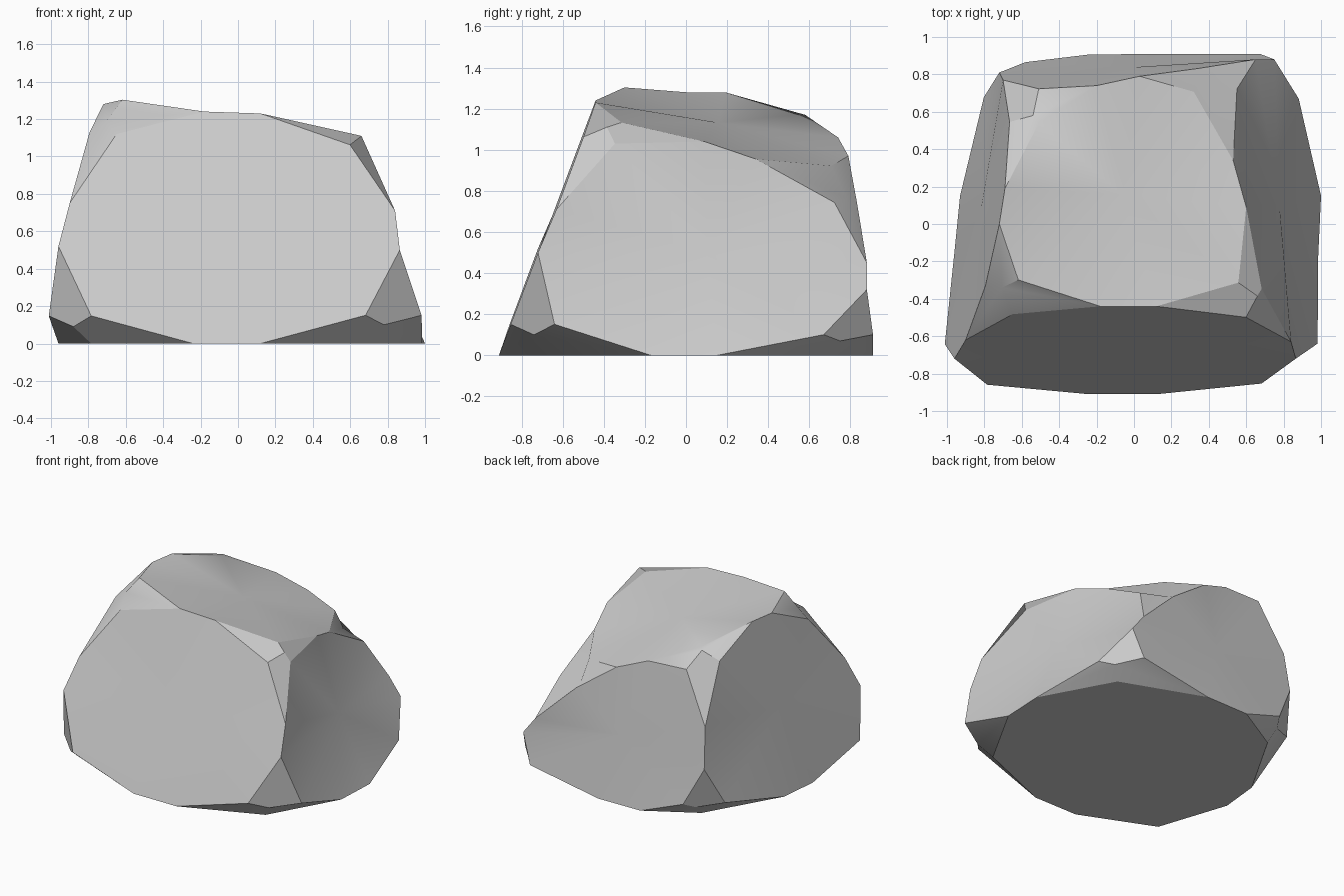
import bpy, bmesh, math
from mathutils import Vector as V

if "Cube" in bpy.data.objects:
    bpy.data.objects.remove(bpy.data.objects["Cube"])

# Cut corners of the boulder, keyed by the signs of x, y, z
corners = {
    (1, -1, -1): (.78, -.74, .10), (-1, -1, -1): (-.88, -.75, .09),
    (1, 1, -1): (.80, .75, .07), (-1, 1, -1): (-.63, .78, .08),
    (1, -1, 1): (.66, -.385, 1.11), (-1, -1, 1): (-.705, -.34, 1.185),
    (1, 1, 1): (.34, .78, .765), (-1, 1, 1): (-.54, .58, 1.17),
}
# Edge ridges: 0 marks the running axis, points are its low end and high end
ridges = {
    (0, -1, -1): ((-.24, -.91, 0), (.12, -.91, 0)),
    (0, 1, -1): ((-.25, .905, 0), (.10, .91, 0)),
    (0, -1, 1): ((-.18, -.44, 1.24), (.12, -.44, 1.23)),
    (0, 1, 1): ((-.20, .74, 1.06), (.03, .79, .97)),
    (-1, 0, -1): ((-.96, -.15, 0), (-.93, .15, 0)),
    (1, 0, -1): ((.985, -.17, 0), (1.0, .15, 0)),
    (-1, 0, 1): ((-.72, 0, 1.28), (-.69, .19, 1.28)),
    (1, 0, 1): ((.60, .09, 1.04), (.53, .34, .955)),
    (-1, -1, 0): ((-.96, -.72, .52), (-.90, -.62, .75)),
    (1, -1, 0): ((.865, -.72, .50), (.84, -.63, .71)),
    (-1, 1, 0): ((-.72, .81, .40), (-.70, .77, .70)),
    (1, 1, 0): ((.75, .88, .32), (.65, .88, .45)),
}

bm = bmesh.new()
corner_v = {k: bm.verts.new(p) for k, p in corners.items()}
ridge_v = {k: [bm.verts.new(p) for p in ps] for k, ps in ridges.items()}


def ridge_end(corner, axis):
    key = tuple(0 if i == axis else c for i, c in enumerate(corner))
    return ridge_v[key][corner[axis] > 0]


# Broad sides: fan around a centre, their corner points continue the local slope
side_pt = {}
for axis in range(3):
    u, w = (axis + 1) % 3, (axis + 2) % 3
    for s in (-1, 1):
        loop = []
        for su, sw in ((-1, -1), (1, -1), (1, 1), (-1, 1)):
            k = [0, 0, 0]
            k[axis], k[u], k[w] = s, su, sw
            loop.append(tuple(k))
        ends = [(ridge_end(k, u), ridge_end(k, w)) for k in loop]
        g = sum((v.co for pair in ends for v in pair), V()) / 8
        ring = []
        for i, k in enumerate(loop):
            a, b = ends[i]
            p = .17 * (a.co + b.co) + .66 * V(corners[k])
            n = (a.co - g).cross(b.co - g)
            p[axis] = g[axis] - (n[u] * (p[u] - g[u]) + n[w] * (p[w] - g[w])) / n[axis]
            f = side_pt[k, axis] = bm.verts.new(p)
            ring += [b, f, a] if i % 2 == 0 else [a, f, b]
        centre = bm.verts.new(g)
        for i in range(12):
            bm.faces.new((centre, ring[i], ring[(i + 1) % 12]))

# Three small facets around every cut corner
for k, c in corner_v.items():
    for axis in range(3):
        u, w = (axis + 1) % 3, (axis + 2) % 3
        bm.faces.new((c, side_pt[k, u], ridge_end(k, axis), side_pt[k, w]))

bmesh.ops.recalc_face_normals(bm, faces=bm.faces)
mesh = bpy.data.meshes.new("boulder")
bm.to_mesh(mesh)
bm.free()
boulder = bpy.data.objects.new("boulder", mesh)
bpy.context.collection.objects.link(boulder)
bpy.context.view_layer.objects.active = boulder
boulder.select_set(True)
bpy.ops.object.shade_smooth_by_angle(angle=math.radians(25))
